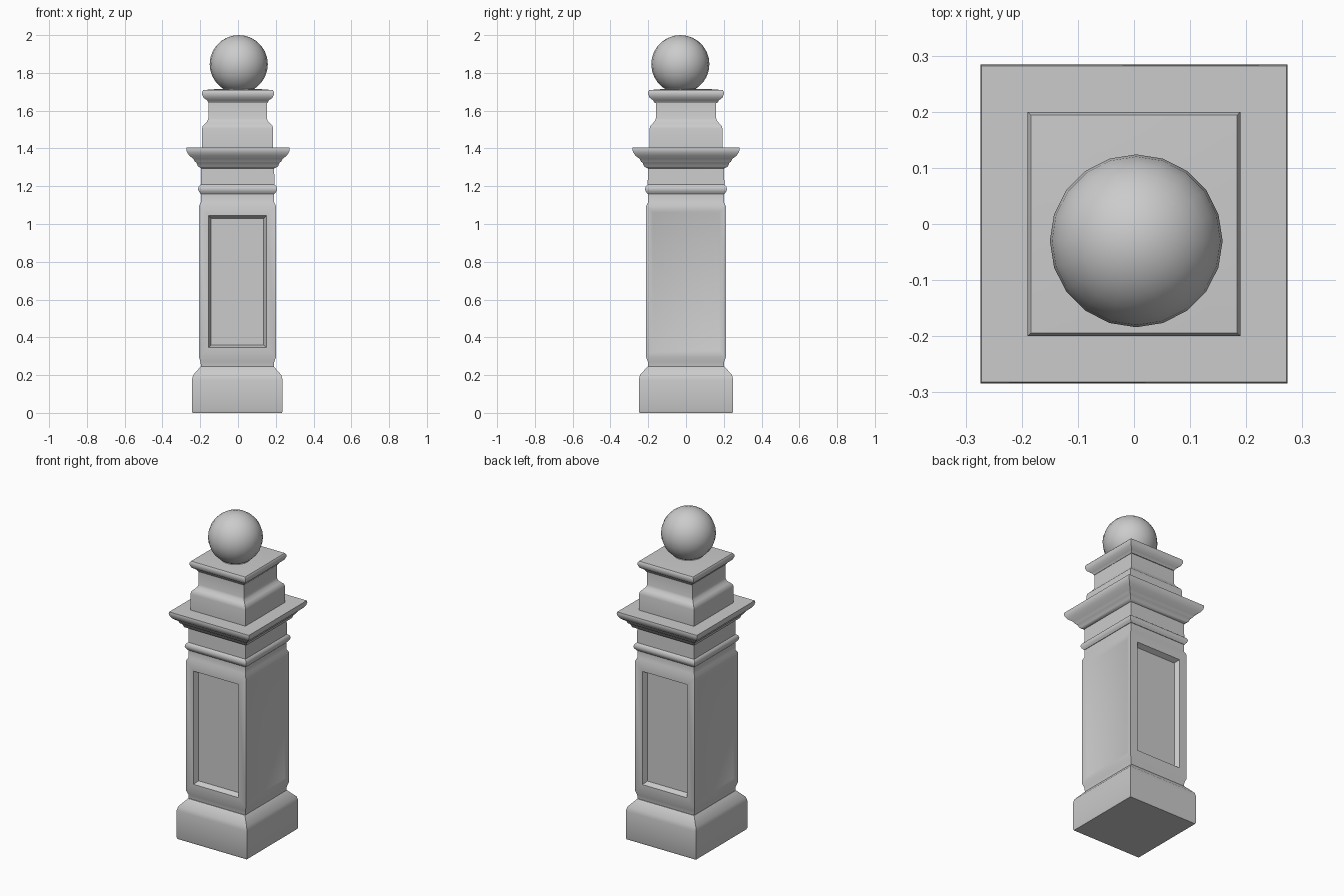
import bpy, bmesh, math
from mathutils import Vector

cube = bpy.data.objects.get("Cube")
if cube:
    bpy.data.objects.remove(cube, do_unlink=True)

stone = bpy.data.materials.new("grey stone")
stone.use_nodes = True
colour = (0.6, 0.6, 0.6, 1)
stone.diffuse_color = colour
stone.node_tree.nodes["Principled BSDF"].inputs["Base Color"].default_value = colour


def finish(name, bm, angle):
    bmesh.ops.recalc_face_normals(bm, faces=bm.faces)
    mesh = bpy.data.meshes.new(name)
    bm.to_mesh(mesh)
    bm.free()
    mesh.materials.append(stone)
    obj = bpy.data.objects.new(name, mesh)
    bpy.context.collection.objects.link(obj)
    bpy.ops.object.select_all(action='DESELECT')
    obj.select_set(True)
    bpy.context.view_layer.objects.active = obj
    bpy.ops.object.shade_smooth_by_angle(angle=math.radians(angle))
    return obj


def square_stack(profile, extra_y, shift_x=0.0):
    """Loft rectangular rings of (half width, height)."""
    bm = bmesh.new()
    rings = []
    for w, z in profile:
        rings.append([bm.verts.new((shift_x + sx * w, sy * (w + extra_y), z))
                      for sx, sy in ((-1, -1), (1, -1), (1, 1), (-1, 1))])
    for a, b in zip(rings, rings[1:]):
        for i in range(4):
            j = (i + 1) % 4
            bm.faces.new((a[i], a[j], b[j], b[i]))
    bm.faces.new(rings[0][::-1])
    bm.faces.new(rings[-1])
    return bm


def recess(bm, normal, border, slope, depth):
    """Sink a bordered panel into the tall shaft face pointing along normal."""
    bm.normal_update()
    face = max((f for f in bm.faces if f.normal.dot(Vector(normal)) > 0.99),
               key=lambda f: f.calc_area())
    bmesh.ops.inset_individual(bm, faces=[face], thickness=border)
    bmesh.ops.inset_individual(bm, faces=[face], thickness=slope, depth=-depth)


# Plinth with a sloped shoulder
plinth = [(0.236, 0), (0.24, 0.01), (0.24, 0.175), (0.234, 0.2), (0.194, 0.245)]
finish("plinth", square_stack(plinth, 0.01, -0.004), 30)

# Shaft: deep panels front and back, shallow ones on the sides
shaft = [(0.193, 0.24), (0.195, 0.27), (0.204, 0.295), (0.204, 1.095), (0.194, 1.115),
         (0.194, 1.165)]
bm = square_stack(shaft, 0.007, -0.003)
for y in (-1, 1):
    recess(bm, (0, y, 0), 0.072, 0.02, 0.03)
for x in (-1, 1):
    recess(bm, (x, 0, 0), 0.03, 0.02, 0.006)
finish("shaft", bm, 30)

# Collar moulding and frieze
collar = [(0.196, 1.16), (0.205, 1.172), (0.21, 1.185), (0.205, 1.2), (0.195, 1.208),
          (0.193, 1.31)]
finish("collar", square_stack(collar, 0.008, -0.002), 40)

# Stepped cornice
cornice = [(0.194, 1.295), (0.212, 1.305), (0.22, 1.325), (0.228, 1.33), (0.236, 1.345),
           (0.258, 1.362), (0.27, 1.38), (0.274, 1.395), (0.272, 1.406)]
finish("cornice", square_stack(cornice, 0.01), 40)

# Upper block stepping in to the neck
upper_block = [(0.188, 1.4), (0.188, 1.505), (0.184, 1.52), (0.172, 1.532), (0.16, 1.545),
               (0.155, 1.56), (0.155, 1.65)]
finish("upper_block", square_stack(upper_block, 0.005, -0.002), 40)

# Cap slab
cap = [(0.155, 1.64), (0.164, 1.655), (0.182, 1.668), (0.19, 1.685), (0.19, 1.7),
       (0.184, 1.709), (0.12, 1.714)]
finish("cap", square_stack(cap, 0.01), 40)

# Ball finial and the small foot it rests on
bm = bmesh.new()
bmesh.ops.create_uvsphere(bm, u_segments=20, v_segments=14, radius=0.154)
bmesh.ops.translate(bm, verts=bm.verts, vec=(0.004, -0.03, 1.846))
finish("ball_finial", bm, 60)

bm = bmesh.new()
bmesh.ops.create_cone(bm, cap_ends=True, segments=20, radius1=0.09, radius2=0.07, depth=0.03)
bmesh.ops.translate(bm, verts=bm.verts, vec=(0.004, -0.03, 1.72))
finish("ball_foot", bm, 40)
